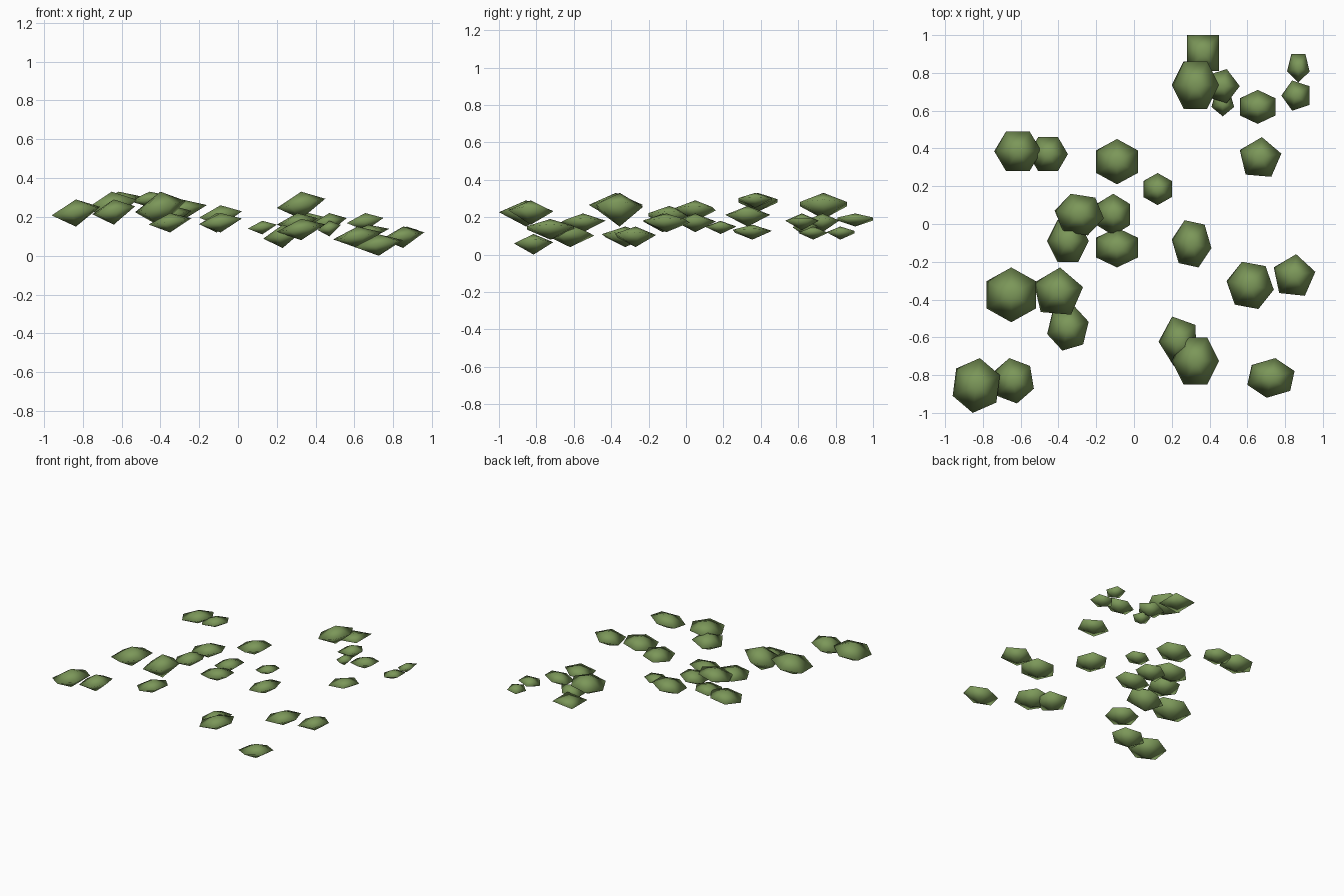
import bpy
import bmesh
from math import cos, sin, radians

default_cube = bpy.data.objects.get("Cube")
if default_cube:
    bpy.data.objects.remove(default_cube, do_unlink=True)

# Single moss green colour
moss_green = bpy.data.materials.new("moss_green")
moss_green.use_nodes = True
colour = (0.2, 0.31, 0.1, 1.0)
moss_green.diffuse_color = colour
shader_node = moss_green.node_tree.nodes["Principled BSDF"]
shader_node.inputs["Base Color"].default_value = colour


def stretch(values, low, high):
    """Rescale a list of values so that it exactly spans low to high."""
    smallest, largest = min(values), max(values)
    return [low + (v - smallest) / (largest - smallest) * (high - low) for v in values]


def make_clump(name, left, right, front, back, low, high, sides, turn):
    """Flat lens-shaped clump: a leaning ring closed by a top and a bottom point."""
    height = high - low
    angles = [radians(turn) + radians(360) * i / sides for i in range(sides)]
    ring_x = stretch([cos(a) for a in angles], left, right)
    ring_y = stretch([sin(a) for a in angles], front, back)
    centre_x, centre_y = (left + right) / 2, (front + back) / 2

    mesh_builder = bmesh.new()
    ring = []
    for x, y, angle in zip(ring_x, ring_y, angles):
        lean = height * (0.57 + 0.17 * cos(angle))
        ring.append(mesh_builder.verts.new((x, y, low + lean)))
    top = mesh_builder.verts.new((centre_x, centre_y, high))
    bottom = mesh_builder.verts.new((centre_x, centre_y, low))
    for i, corner in enumerate(ring):
        following = ring[(i + 1) % sides]
        mesh_builder.faces.new((corner, following, top))
        mesh_builder.faces.new((following, corner, bottom))
    for face in mesh_builder.faces:
        face.smooth = True

    mesh = bpy.data.meshes.new(name)
    mesh_builder.to_mesh(mesh)
    mesh_builder.free()
    mesh.materials.append(moss_green)
    clump = bpy.data.objects.new(name, mesh)
    bpy.context.collection.objects.link(clump)
    return clump


# Each clump: left, right, front, back, low, high, sides, turn in degrees
back_clumps = [
    (.28, .45, .81, 1.0, .15, .22, 4, 45),
    (.20, .45, .61, .86, .19, .33, 6, 0),
    (.38, .56, .64, .82, .12, .22, 5, 0),
    (.41, .53, .57, .70, .10, .18, 5, 270),
    (.56, .75, .53, .71, .13, .22, 6, 30),
    (.81, .93, .75, .90, .08, .15, 5, 270),
    (.78, .93, .60, .76, .08, .15, 5, 180),
    (.56, .78, .25, .46, .08, .16, 5, 85),
    (-.74, -.49, .28, .49, .23, .33, 6, 0),
    (-.56, -.35, .28, .46, .25, .33, 6, 0),
]
middle_clumps = [
    (-.20, .02, .21, .45, .15, .26, 6, 30),
    (.05, .20, .10, .27, .11, .18, 6, 30),
    (-.42, -.16, -.06, .16, .18, .29, 6, -10),
    (-.20, -.02, -.06, .16, .12, .22, 6, 30),
    (-.46, -.24, -.20, .02, .15, .26, 6, 0),
    (-.20, .02, -.23, -.02, .12, .22, 6, 30),
    (.20, .41, -.23, .02, .12, .22, 6, 50),
]
front_clumps = [
    (-.78, -.52, -.52, -.23, .18, .33, 6, 30),
    (-.53, -.27, -.48, -.23, .15, .33, 5, 85),
    (-.46, -.24, -.67, -.43, .12, .22, 6, 15),
    (.49, .74, -.45, -.20, .04, .15, 6, 50),
    (.74, .96, -.38, -.16, .04, .15, 5, 12),
    (.13, .33, -.75, -.49, .04, .16, 5, 110),
    (.20, .45, -.85, -.60, .08, .19, 6, 0),
    (.60, .85, -.92, -.71, .00, .11, 6, 20),
    (-.96, -.71, -1.0, -.71, .15, .29, 6, 22),
    (-.75, -.53, -.95, -.71, .16, .29, 6, 40),
]

# Scatter the groups
groups = {
    "back_moss_clump": back_clumps,
    "middle_moss_clump": middle_clumps,
    "front_moss_clump": front_clumps,
}
for group_name, clumps in groups.items():
    for number, measures in enumerate(clumps, start=1):
        make_clump(f"{group_name}_{number}", *measures)
